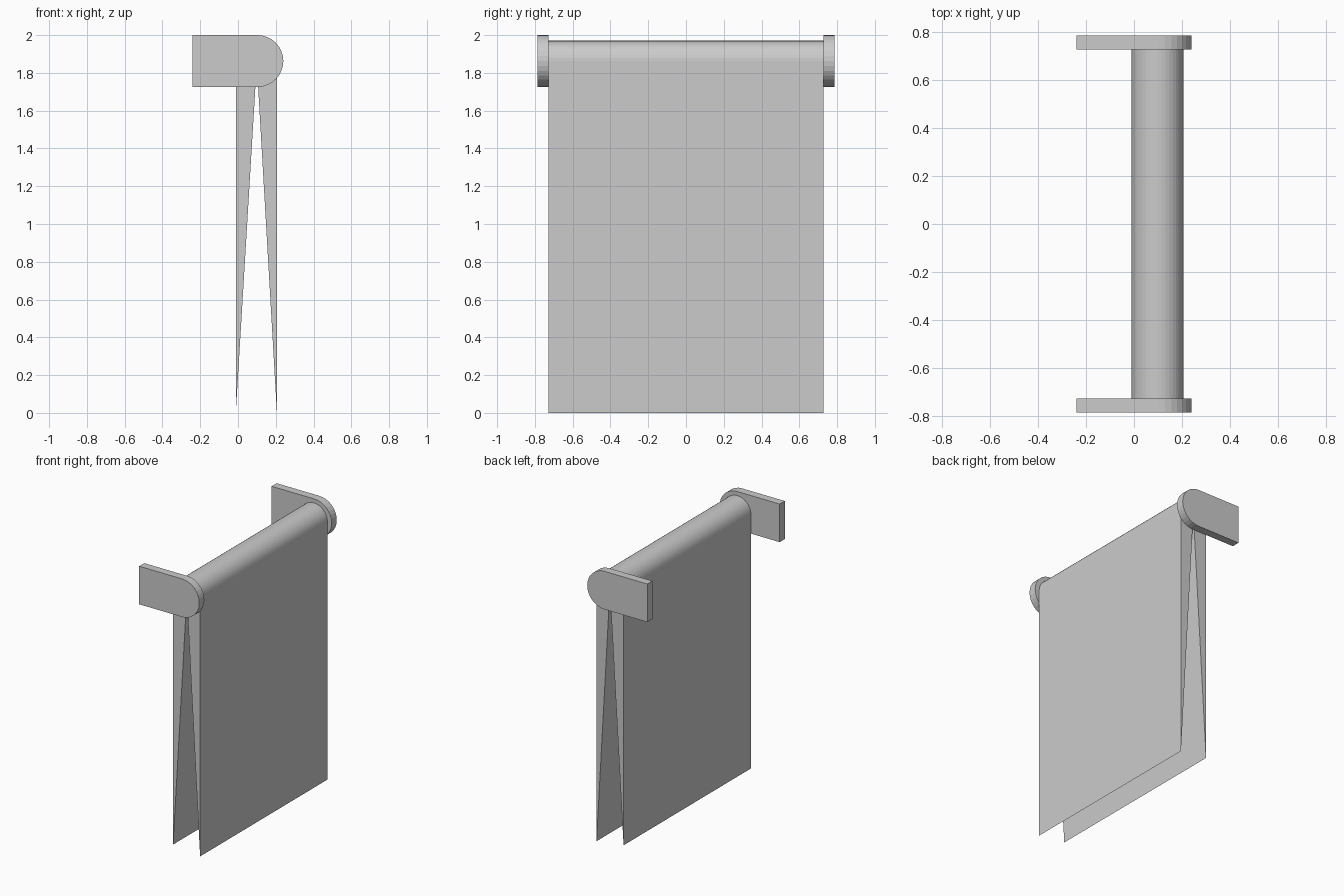
import bpy, bmesh
from math import pi, sin, cos

if "Cube" in bpy.data.objects:
    bpy.data.objects.remove(bpy.data.objects["Cube"])

def arc(cx, cz, r, a0, a1, n):
    return [(cx + r * cos(a0 + (a1 - a0) * i / n), cz + r * sin(a0 + (a1 - a0) * i / n))
            for i in range(n + 1)]

def extrude_profile(name, pts, y0, y1):
    """Solid made by extruding an xz outline from y0 to y1."""
    bm = bmesh.new()
    face = bm.faces.new([bm.verts.new((x, y0, z)) for x, z in pts])
    res = bmesh.ops.extrude_face_region(bm, geom=[face], use_keep_orig=True)
    moved = [g for g in res["geom"] if isinstance(g, bmesh.types.BMVert)]
    bmesh.ops.translate(bm, verts=moved, vec=(0, y1 - y0, 0))
    bmesh.ops.recalc_face_normals(bm, faces=bm.faces)
    mesh = bpy.data.meshes.new(name)
    bm.to_mesh(mesh)
    bm.free()
    obj = bpy.data.objects.new(name, mesh)
    bpy.context.collection.objects.link(obj)
    return obj

AXIS_Z = 1.8625
INNER, OUTER = 0.727, 0.785

# Wall brackets: flat at the wall, rounded at the front
bracket = [(-0.24, 2.0), (-0.24, 1.725)] + arc(0.1025, AXIS_Z, 0.1375, -pi / 2, pi / 2, 16)
extrude_profile("bracket_front", bracket, -OUTER, -INNER)
extrude_profile("bracket_back", bracket, INNER, OUTER)

# Towel: rounded over the rail, two legs tapering to thin hems
towel = arc(0.098, AXIS_Z, 0.108, 0, pi, 20) + [(-0.01, 0.028), (0.0995, 1.85), (0.206, 0.0)]
extrude_profile("hanging_towel", towel, -INNER, INNER)
